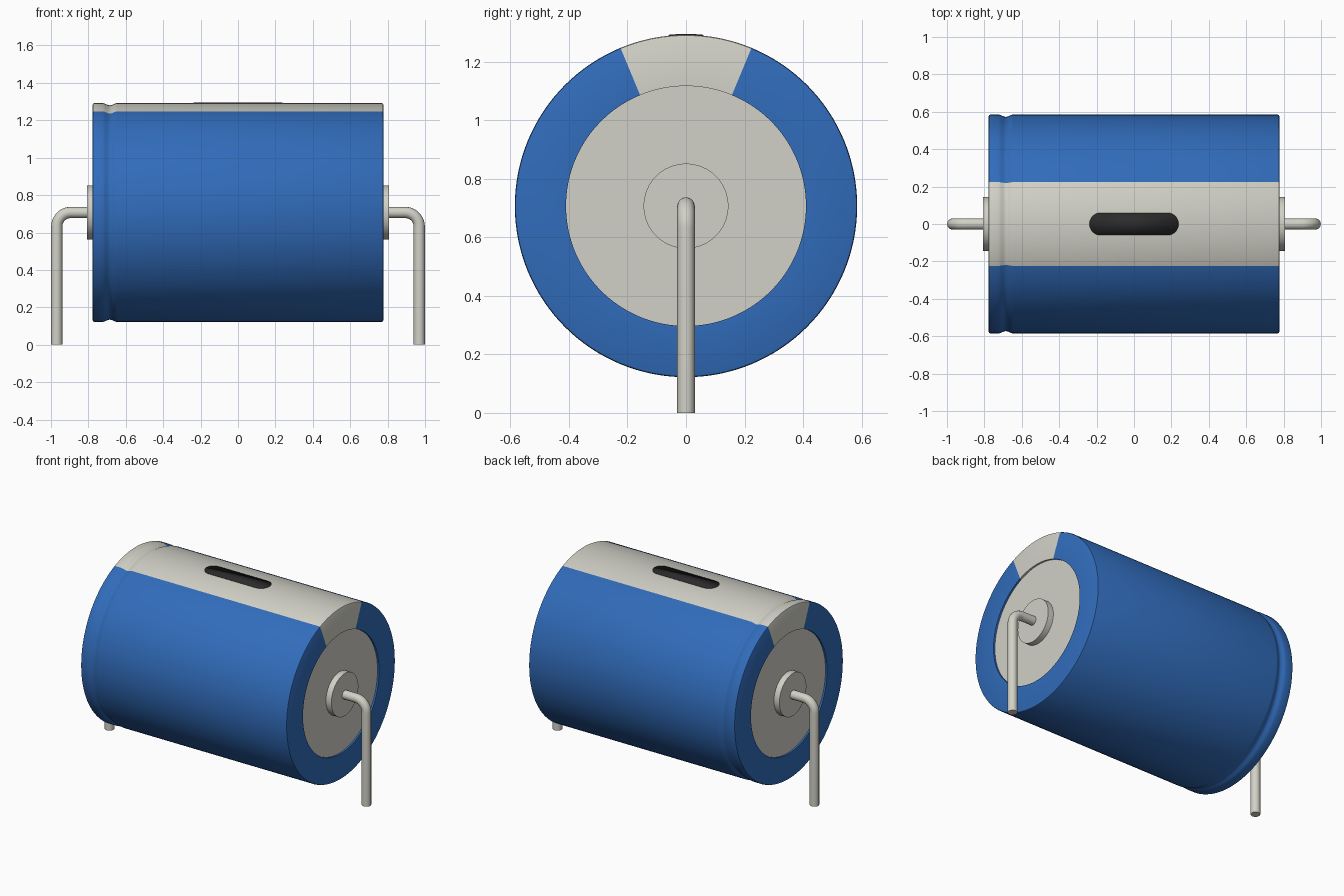
import bpy, bmesh, math
from mathutils import Matrix, Vector

if "Cube" in bpy.data.objects:
    bpy.data.objects.remove(bpy.data.objects["Cube"], do_unlink=True)

ZC, R, RIM, HALF = 0.707, 0.585, 0.41, 0.777   # axis height, radius, rim hole, half length
SEGS = 128


def material(name, srgb):
    lin = [((c / 255 + 0.055) / 1.055) ** 2.4 for c in srgb] + [1.0]
    m = bpy.data.materials.new(name)
    m.use_nodes = True
    m.diffuse_color = lin
    m.node_tree.nodes["Principled BSDF"].inputs["Base Color"].default_value = lin
    return m


BLUE = material("blue sleeve", (49, 108, 187))
METAL = material("pale metal", (210, 209, 199))
BLACK = material("dark marking", (44, 43, 43))


def finish(obj, angle=30):
    bpy.ops.object.select_all(action="DESELECT")
    obj.select_set(True)
    bpy.context.view_layer.objects.active = obj
    bpy.ops.object.shade_smooth_by_angle(angle=math.radians(angle))


def mesh_object(name, bm, mats):
    bmesh.ops.recalc_face_normals(bm, faces=bm.faces)
    me = bpy.data.meshes.new(name)
    bm.to_mesh(me)
    bm.free()
    for m in mats:
        me.materials.append(m)
    obj = bpy.data.objects.new(name, me)
    bpy.context.collection.objects.link(obj)
    return obj


def disc(name, x0, x1, radius, segs):
    """Cylinder along x between x0 and x1."""
    bm = bmesh.new()
    place = Matrix.Translation(((x0 + x1) / 2, 0, ZC)) @ Matrix.Rotation(math.pi / 2, 4, "Y")
    bmesh.ops.create_cone(bm, cap_ends=True, segments=segs, radius1=radius, radius2=radius,
                          depth=abs(x1 - x0), matrix=place)
    finish(mesh_object(name, bm, [METAL]))


# Sleeve: lathed profile with rounded rims and a crimp groove near the right end
B = 0.008
profile = [(-HALF + 0.02, RIM), (-HALF, RIM), (-HALF, R - B)]
profile += [(-HALF + B * 0.3, R - B * 0.3), (-HALF + B, R)]
for i in range(13):
    t = i / 12
    profile.append((-0.725 + 0.08 * t, R - 0.006 * (1 - math.cos(2 * math.pi * t))))
profile += [(HALF - B, R), (HALF - B * 0.3, R - B * 0.3), (HALF, R - B),
            (HALF, RIM), (HALF - 0.02, RIM)]
bm = bmesh.new()
verts = [bm.verts.new((x, 0, ZC + r)) for x, r in profile]
edges = [bm.edges.new(pair) for pair in zip(verts, verts[1:])]
bmesh.ops.spin(bm, geom=verts + edges, cent=(0, 0, ZC), axis=(1, 0, 0),
               angle=2 * math.pi, steps=SEGS)
bmesh.ops.remove_doubles(bm, verts=bm.verts, dist=1e-5)
# Pale stripe along the top, 22.5 degrees to each side
for f in bm.faces:
    c = f.calc_center_median()
    f.material_index = int(abs(math.atan2(c.y, c.z - ZC)) < math.radians(22.5))
finish(mesh_object("sleeve", bm, [BLUE, METAL]))

# Marking: thin rounded plate following the curve of the sleeve top
bm = bmesh.new()
rows = []
for i in range(25):
    a = math.radians(-89 + 178 * i / 24)
    y, half = 0.06 * math.sin(a), 0.178 + 0.06 * math.cos(a)
    z = ZC + math.sqrt((R + 0.003) ** 2 - y * y)
    rows.append([bm.verts.new((s * half, y, z)) for s in (-1, 1)])
for p, q in zip(rows, rows[1:]):
    bm.faces.new((p[0], p[1], q[1], q[0]))
for f in bm.faces:
    f.normal_update()
marking = mesh_object("top_marking", bm, [BLACK])
if marking.data.polygons[0].normal.z < 0:
    marking.data.flip_normals()
solid = marking.modifiers.new("thickness", "SOLIDIFY")
solid.thickness = 0.006
solid.offset = -1
finish(marking)

# Ends: recessed cap, raised boss and bent wire lead
BEND, WIRE, LEG_X = 0.075, 0.03, 0.969
for side, s in (("left", 1), ("right", -1)):
    disc(side + "_end_cap", s * 0.74, s * (HALF - 0.012), RIM, SEGS)
    disc(side + "_boss", s * 0.75, s * 0.806, 0.145, 64)

    path = [Vector((s * 0.77, 0, ZC))]
    for i in range(13):
        a = math.pi / 2 * i / 12
        path.append(Vector((s * (LEG_X - BEND + BEND * math.sin(a)), 0,
                            ZC - BEND + BEND * math.cos(a))))
    path.append(Vector((s * LEG_X, 0, 0)))
    curve = bpy.data.curves.new(side + "_lead", "CURVE")
    curve.dimensions = "3D"
    curve.bevel_depth = WIRE
    curve.bevel_resolution = 6
    curve.use_fill_caps = True
    spline = curve.splines.new("POLY")
    spline.points.add(len(path) - 1)
    for point, co in zip(spline.points, path):
        point.co = (*co, 1)
    curve.materials.append(METAL)
    lead = bpy.data.objects.new(side + "_lead", curve)
    bpy.context.collection.objects.link(lead)
    bpy.ops.object.select_all(action="DESELECT")
    lead.select_set(True)
    bpy.context.view_layer.objects.active = lead
    bpy.ops.object.convert(target="MESH")
    finish(bpy.context.view_layer.objects.active, 40)
